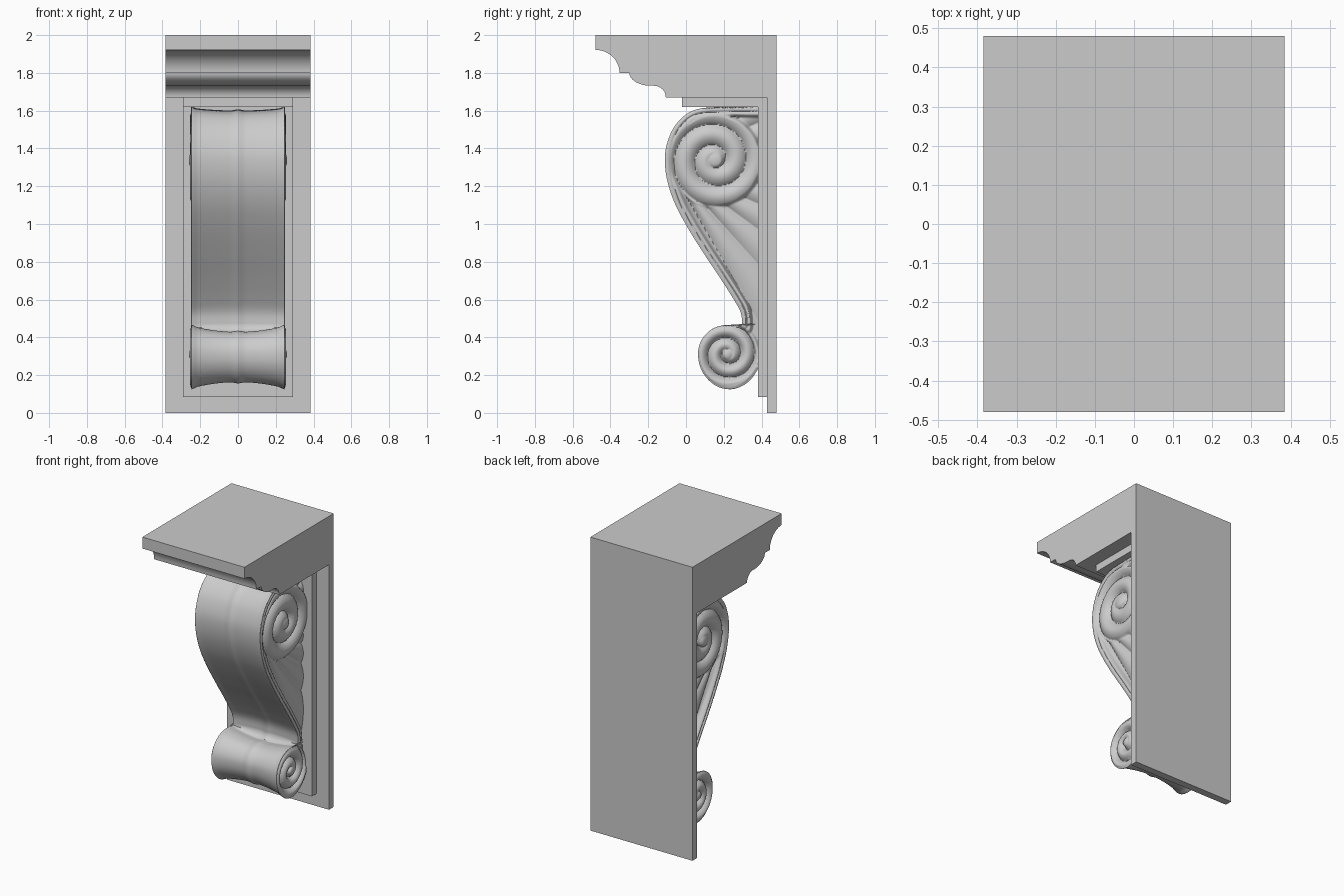
import bpy, bmesh, math
from mathutils import Vector, kdtree

if "Cube" in bpy.data.objects:
    bpy.data.objects.remove(bpy.data.objects["Cube"])

HALF_W = 0.245   # half width of the scroll where front and sides meet
BACK_Y = 0.38    # plane where the scroll meets the wall plate


def make_object(name, verts, faces, smooth=None):
    mesh = bpy.data.meshes.new(name)
    mesh.from_pydata(verts, [], faces)
    bm = bmesh.new()
    bm.from_mesh(mesh)
    bmesh.ops.recalc_face_normals(bm, faces=bm.faces)
    bm.to_mesh(mesh)
    bm.free()
    ob = bpy.data.objects.new(name, mesh)
    bpy.context.collection.objects.link(ob)
    if smooth:
        bpy.ops.object.select_all(action='DESELECT')
        ob.select_set(True)
        bpy.context.view_layer.objects.active = ob
        bpy.ops.object.shade_smooth_by_angle(angle=math.radians(smooth))
    return ob


def extrude_profile(name, pts, half, smooth=None):
    n = len(pts)
    verts = [(x, y, z) for x in (-half, half) for y, z in pts]
    faces = [list(range(n)), list(range(2 * n - 1, n - 1, -1))]
    faces += [(i, (i + 1) % n, n + (i + 1) % n, n + i) for i in range(n)]
    return make_object(name, verts, faces, smooth)


def arc(cy, cz, ry, rz, a0, a1, n=12):
    angles = [math.radians(a0 + (a1 - a0) * i / n) for i in range(n + 1)]
    return [(cy + ry * math.cos(a), cz + rz * math.sin(a)) for a in angles]


def spline(points, n=10):
    p = [Vector(q) for q in points]
    p = [2 * p[0] - p[1]] + p + [2 * p[-1] - p[-2]]
    out = []
    for a, b, c, d in zip(p, p[1:], p[2:], p[3:]):
        for i in range(n):
            t = i / n
            out.append(0.5 * (2 * b + (c - a) * t + (2 * a - 5 * b + 4 * c - d) * t * t
                              + (3 * b - a - 3 * c + d) * t ** 3))
    return out + [p[-2]]


def smoothstep(a, b, v):
    t = min(max((v - a) / (b - a), 0), 1)
    return t * t * (3 - 2 * t)


# Cornice and wall plate share one side profile
profile = [(0.48, 0), (0.48, 2), (-0.48, 2)]
profile += arc(-0.48, 1.80, 0.128, 0.122, 90, 0)
profile += arc(-0.185, 1.80, 0.115, 0.068, 180, 270)
profile += arc(-0.17, 1.67, 0.063, 0.062, 90, 0)
profile += [(0.43, 1.67), (0.43, 0)]
extrude_profile("cornice_and_wall_plate", profile, 0.385, 35)

# Raised inner plate with the small block under the cornice
extrude_profile("inner_plate", [(0.43, 0.085), (0.43, 1.67), (-0.02, 1.67), (-0.02, 1.62),
                                (0.38, 1.62), (0.38, 0.085)], 0.29)

# Side outline of the scroll: upper sweep, then the small lower roll
upper = spline([(0.38, 1.62), (0.22, 1.62), (0.08, 1.612), (0.0, 1.58), (-0.065, 1.51),
                (-0.102, 1.42), (-0.112, 1.33), (-0.097, 1.22), (-0.055, 1.10), (0.015, 0.97),
                (0.10, 0.835), (0.18, 0.715), (0.25, 0.605), (0.29, 0.53), (0.298, 0.46)])
lower = spline([(0.298, 0.46), (0.22, 0.466), (0.15, 0.45), (0.095, 0.405), (0.066, 0.34),
                (0.07, 0.26), (0.105, 0.19), (0.165, 0.14), (0.24, 0.125), (0.305, 0.147),
                (0.35, 0.185), (0.38, 0.23)])
outline = upper + lower[1:]

# Front band: dished across its width, with a centre bead and raised rims
COLS = 48
verts = []
for i, p in enumerate(outline):
    t = (outline[min(i + 1, len(outline) - 1)] - outline[max(i - 1, 0)]).normalized()
    inward = Vector((-t.y, t.x))
    dish = 0.032 if i >= len(upper) else 0.014
    for j in range(COLS + 1):
        u = 2 * j / COLS - 1
        depth = dish * (1 - u * u) + 0.006 * smoothstep(1.0, 0.86, abs(u))
        depth -= 0.007 * math.exp(-(u / 0.09) ** 2)
        q = p + inward * depth
        verts.append((u * HALF_W, min(q.x, BACK_Y + 0.02), q.y))
w = COLS + 1
faces = [(i * w + j, i * w + j + 1, (i + 1) * w + j + 1, (i + 1) * w + j)
         for i in range(len(outline) - 1) for j in range(COLS)]
make_object("scroll_front", verts, faces, 50)

tree = kdtree.KDTree(len(outline))
for i, p in enumerate(outline):
    tree.insert((p.x, p.y, 0), i)
tree.balance()


def spiral(y, z, cy, cz, pitch, shift, eye):
    # rounded coil that winds inward clockwise around a domed eye
    r = math.hypot(y - cy, z - cz)
    phase = r / pitch - math.atan2(z - cz, y - cy) / math.tau + shift
    coil = 0.222 + 0.033 * abs(math.sin(math.pi * phase)) ** 0.7
    dome = 0.24 + 0.02 * math.sqrt(max(0, 1 - (r / eye) ** 2))
    k = smoothstep(eye, eye * 0.7, r)
    return r, coil * (1 - k) + dome * k


def relief(y, z):
    d = tree.find((y, z, 0))[2]
    # fluted leaf fanning out beneath the upper volute
    a = math.atan2(z - 1.32, y + 0.10)
    leaf = 0.207 + 0.02 * abs(math.sin(a * 15)) ** 0.8
    rim = 0.25 - 0.008 * smoothstep(0.018, 0.026, d) + 0.006 * smoothstep(0.026, 0.034, d)
    k = smoothstep(0.04, 0.06, d)
    x = rim * (1 - k) + leaf * k
    # volutes blended over the leaf and rim
    for cy, cz, pitch, shift, eye, edge in ((0.155, 1.337, 0.11, -0.477, 0.045, 0.245),
                                            (0.22, 0.31, 0.075, 0.1, 0.032, 0.165)):
        r, h = spiral(y, z, cy, cz, pitch, shift, eye)
        k = smoothstep(edge + 0.012, edge - 0.012, r)
        x = x * (1 - k) + h * k
    k = smoothstep(0, 0.014, d)
    return HALF_W * (1 - k) + x * k


# Carved sides: rows of points from the outline back to the wall plate
ROWS, COLS = 260, 80
side = []
for i in range(ROWS + 1):
    z = 0.1255 + (1.6195 - 0.1255) * i / ROWS
    hits = [a.x + (b.x - a.x) * (z - a.y) / (b.y - a.y)
            for a, b in zip(outline, outline[1:]) if (a.y - z) * (b.y - z) <= 0 and a.y != b.y]
    y0 = min(hits)
    y1 = max(hits) if z < 0.23 else BACK_Y
    for j in range(COLS + 1):
        y = y0 + (y1 - y0) * j / COLS
        side.append((relief(y, z), y, z))
w = COLS + 1
faces = [(i * w + j, i * w + j + 1, (i + 1) * w + j + 1, (i + 1) * w + j)
         for i in range(ROWS) for j in range(COLS)]
for name, s in (("scroll_side_right", 1), ("scroll_side_left", -1)):
    ob = make_object(name, [(s * x, y, z) for x, y, z in side], faces, 60)
    # open sheets: make sure the normals face outward
    if sum(p.normal.x * p.area for p in ob.data.polygons) * s < 0:
        ob.data.flip_normals()
